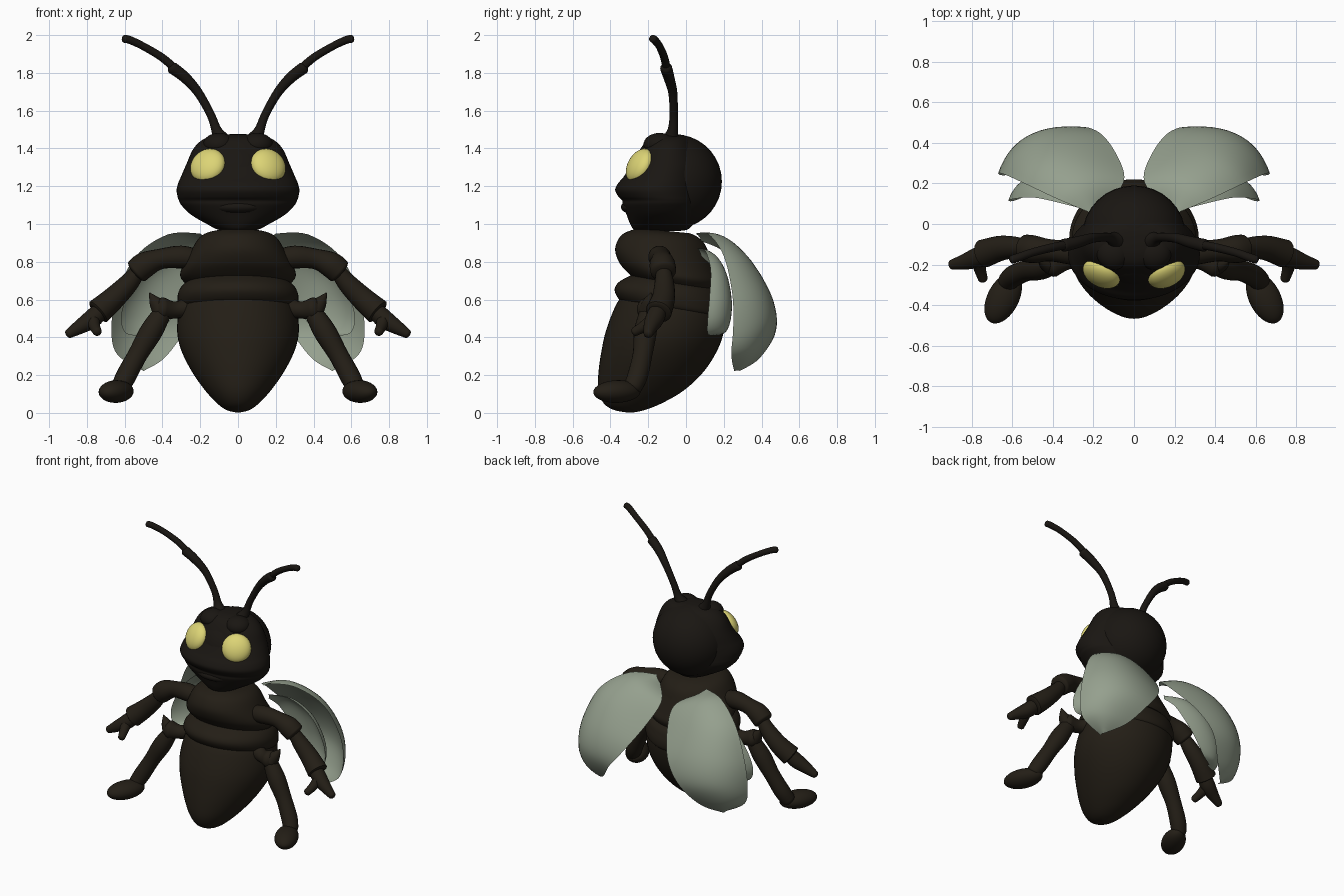
import bpy, bmesh, math
from mathutils import Vector, Matrix


def material(name, rgb):
    m = bpy.data.materials.new(name)
    m.diffuse_color = (*rgb, 1)
    return m


BODY = material("brown", (0.017, 0.013, 0.008))
HEAD = material("dark_brown", (0.010, 0.008, 0.006))
EYE = material("yellow", (0.72, 0.66, 0.18))
WING = material("grey_green", (0.30, 0.35, 0.27))


def finish(name, bm, mat, mirror=False):
    bmesh.ops.remove_doubles(bm, verts=bm.verts, dist=0.0003)
    bmesh.ops.recalc_face_normals(bm, faces=bm.faces)
    me = bpy.data.meshes.new(name)
    bm.to_mesh(me)
    bm.free()
    me.materials.append(mat)
    ob = bpy.data.objects.new(name, me)
    bpy.context.collection.objects.link(ob)
    if mirror:
        ob.modifiers.new("mirror", 'MIRROR').use_mirror_merge = False
    bpy.ops.object.select_all(action='DESELECT')
    ob.select_set(True)
    bpy.context.view_layer.objects.active = ob
    bpy.ops.object.shade_smooth_by_angle(angle=math.radians(50))
    return ob


def resample(pts, steps):
    """Catmull-Rom through points of any dimension."""
    out = []
    for i in range(len(pts) - 1):
        p = [pts[max(0, min(len(pts) - 1, i + k))] for k in (-1, 0, 1, 2)]
        for s in range(steps):
            t = s / steps
            out.append([0.5 * (2 * b + (c - a) * t + (2 * a - 5 * b + 4 * c - d) * t * t
                               + (3 * b - a - 3 * c + d) * t ** 3) for a, b, c, d in zip(*p)])
    return out + [list(pts[-1])]


def skin(rings):
    bm = bmesh.new()
    rows = [[bm.verts.new(c) for c in r] for r in rings]
    n = len(rows[0])
    for a, b in zip(rows, rows[1:]):
        for j in range(n):
            k = (j + 1) % n
            bm.faces.new((a[j], a[k], b[k], b[j]))
    bm.faces.new(rows[0])
    bm.faces.new(rows[-1])
    return bm


def body_part(name, sections, mat, tilt=0.0):
    """Loft of ellipses: (z, half width, front y, back y)."""
    rings = []
    for z, w, f, b in resample(sections, 5):
        w = max(w, 0.004)
        ring = []
        for i in range(48):
            a = i * math.tau / 48
            y = (f + b) / 2 + (b - f) / 2 * math.sin(a)
            ring.append((w * math.cos(a), y, z + tilt * (y + 0.37)))
        rings.append(ring)
    return finish(name, skin(rings), mat)


def tube(name, pts, mat, caps=(0.7, 0.7), steps=6):
    """Mirrored tube through (x, y, z, radius) with rounded or flat ends."""
    path = resample(pts, steps)
    P = [Vector(p[:3]) for p in path]
    R = [max(p[3], 0.003) for p in path]
    T = [(P[min(i + 1, len(P) - 1)] - P[max(i - 1, 0)]).normalized() for i in range(len(P))]
    discs = list(zip(P, T, R))
    for end, cap in zip((0, -1), caps):
        if cap:
            d = -1 if end == 0 else 1
            extra = [(P[end] + T[end] * d * cap * R[end] * math.sin(a), T[end], R[end] * math.cos(a))
                     for a in (0.35, 0.7, 1.05, 1.3, 1.5)]
            discs = extra[::-1] + discs if end == 0 else discs + extra
    rings = []
    for p, t, r in discs:
        u = t.cross(Vector((0, 1, 0))).normalized()
        v = t.cross(u)
        rings.append([p + r * (u * math.cos(k * math.tau / 20) + v * math.sin(k * math.tau / 20))
                      for k in range(20)])
    return finish(name, skin(rings), mat, True)


def blob(name, loc, size, mat, normal=None, mirror=False):
    bm = bmesh.new()
    rot = Vector(normal).to_track_quat('Z', 'Y').to_matrix().to_4x4() if normal else Matrix()
    bmesh.ops.create_uvsphere(bm, u_segments=32, v_segments=18, radius=1,
                              matrix=Matrix.Translation(loc) @ rot @ Matrix.Diagonal((*size, 1)))
    return finish(name, bm, mat, mirror)


def wing(name, inner, outer, bulge):
    """Cupped lens-shaped shell between an inner and an outer edge."""
    A, B = resample(inner, 6), resample(outer, 6)
    layers = [(v / 14, 1.0) for v in range(15)] + [(v / 14, 0.62) for v in range(13, 0, -1)]
    rings = []
    for i, (a, b) in enumerate(zip(A, B)):
        s = max(0.02, math.sin(math.pi * i / (len(A) - 1))) ** 0.6
        rings.append([Vector(a).lerp(Vector(b), v) + Vector(bulge) * 4 * v * (1 - v) * s * k
                      for v, k in layers])
    return finish(name, skin(rings), WING, True)


# Head: round skull, wide face with a muzzle and a lower lip
blob("skull", (0, -0.06, 1.225), (0.255, 0.25, 0.25), HEAD)
body_part("face", [
    (0.962, 0.03, -0.20, -0.09), (0.968, 0.10, -0.27, 0.0), (1.0, 0.165, -0.295, 0.04),
    (1.05, 0.25, -0.315, 0.07), (1.10, 0.30, -0.335, 0.08), (1.125, 0.313, -0.338, 0.08),
    (1.145, 0.32, -0.358, 0.08), (1.18, 0.325, -0.375, 0.08), (1.215, 0.317, -0.36, 0.08),
    (1.25, 0.302, -0.33, 0.08), (1.32, 0.272, -0.285, 0.08), (1.4, 0.235, -0.24, 0.05),
    (1.45, 0.18, -0.20, 0.02), (1.471, 0.10, -0.15, -0.02), (1.476, 0.02, -0.10, -0.06)], HEAD)
blob("lower_lip", (0, -0.27, 1.09), (0.13, 0.075, 0.04), HEAD)
blob("brow", (0.10, -0.14, 1.42), (0.085, 0.085, 0.062), HEAD, mirror=True)
blob("eye", (0.16, -0.245, 1.308), (0.098, 0.098, 0.055), EYE, (0.40, -0.80, 0.45), True)

# Antennae in two joints
tube("antenna_base", [(0.09, -0.08, 1.45, 0.045), (0.115, -0.07, 1.50, 0.027),
                      (0.145, -0.065, 1.58, 0.022), (0.21, -0.07, 1.695, 0.024),
                      (0.28, -0.09, 1.775, 0.029), (0.345, -0.105, 1.825, 0.032)], HEAD)
tube("antenna_tip", [(0.32, -0.10, 1.81, 0.022), (0.40, -0.115, 1.88, 0.021),
                     (0.50, -0.14, 1.94, 0.02), (0.57, -0.165, 1.973, 0.021),
                     (0.60, -0.175, 1.98, 0.021)], HEAD)

# Thorax, waist band and abdomen
body_part("thorax", [
    (0.99, 0.10, -0.24, 0.02), (0.975, 0.17, -0.29, 0.06), (0.94, 0.215, -0.345, 0.10),
    (0.87, 0.255, -0.375, 0.13), (0.80, 0.295, -0.355, 0.16), (0.75, 0.305, -0.31, 0.18),
    (0.71, 0.27, -0.26, 0.17)], BODY, -0.1)
body_part("waist_band", [
    (0.76, 0.24, -0.26, 0.14), (0.73, 0.29, -0.31, 0.19), (0.69, 0.315, -0.36, 0.21),
    (0.65, 0.32, -0.378, 0.22), (0.61, 0.31, -0.36, 0.215), (0.58, 0.27, -0.32, 0.18)], BODY, -0.17)
body_part("abdomen", [
    (0.66, 0.22, -0.28, 0.12), (0.61, 0.28, -0.345, 0.18), (0.54, 0.312, -0.385, 0.21),
    (0.43, 0.322, -0.425, 0.20), (0.33, 0.30, -0.447, 0.165), (0.22, 0.245, -0.463, 0.095),
    (0.12, 0.175, -0.465, -0.01), (0.05, 0.11, -0.435, -0.13), (0.015, 0.06, -0.38, -0.22),
    (0.002, 0.01, -0.31, -0.28)], BODY)

# Arms, hands
tube("upper_arm", [(0.20, -0.14, 0.81, 0.05), (0.30, -0.14, 0.825, 0.06), (0.41, -0.13, 0.815, 0.054),
                   (0.49, -0.125, 0.785, 0.068), (0.535, -0.12, 0.75, 0.068)], BODY, (0.7, 0.3))
tube("forearm", [(0.53, -0.12, 0.75, 0.04), (0.58, -0.115, 0.685, 0.052), (0.66, -0.12, 0.605, 0.062),
                 (0.74, -0.145, 0.535, 0.070)], BODY, (0.7, 0.15))
tube("hand", [(0.72, -0.145, 0.55, 0.045), (0.77, -0.165, 0.50, 0.050), (0.83, -0.185, 0.46, 0.040),
              (0.895, -0.20, 0.42, 0.025)], BODY)
tube("finger", [(0.77, -0.17, 0.50, 0.038), (0.76, -0.22, 0.46, 0.030),
                (0.745, -0.27, 0.43, 0.024)], BODY)

# Legs, knee spikes, feet
tube("thigh", [(0.24, -0.15, 0.56, 0.06), (0.33, -0.18, 0.545, 0.045),
               (0.40, -0.20, 0.55, 0.062)], BODY)
tube("knee_spike", [(0.41, -0.20, 0.55, 0.05), (0.44, -0.195, 0.59, 0.032),
                    (0.468, -0.185, 0.635, 0.003)], BODY, (0.7, 0))
tube("shin", [(0.40, -0.20, 0.53, 0.048), (0.46, -0.215, 0.43, 0.060), (0.53, -0.23, 0.31, 0.052),
              (0.59, -0.255, 0.20, 0.054), (0.62, -0.28, 0.14, 0.05)], BODY)
blob("foot", (0.645, -0.365, 0.113), (0.078, 0.06, 0.135), BODY, (0.45, -0.88, -0.03), True)

# Wings
wing("rear_wing",
     [(0.15, 0.08, 0.91), (0.05, 0.21, 0.85), (0.085, 0.34, 0.72), (0.17, 0.45, 0.57),
      (0.28, 0.475, 0.43), (0.39, 0.39, 0.29), (0.50, 0.285, 0.222)],
     [(0.20, 0.05, 0.95), (0.37, 0.12, 0.945), (0.54, 0.20, 0.83), (0.64, 0.245, 0.63),
      (0.67, 0.25, 0.45), (0.64, 0.24, 0.31), (0.50, 0.255, 0.222)], (0.06, 0.075, 0.04))
wing("front_wing",
     [(0.19, 0.08, 0.83), (0.22, 0.15, 0.76), (0.26, 0.19, 0.67), (0.31, 0.22, 0.57),
      (0.36, 0.225, 0.49), (0.42, 0.21, 0.43), (0.50, 0.17, 0.41)],
     [(0.20, 0.06, 0.87), (0.35, 0.10, 0.86), (0.49, 0.13, 0.76), (0.585, 0.125, 0.62),
      (0.62, 0.115, 0.50), (0.59, 0.115, 0.42), (0.50, 0.15, 0.41)], (0.04, 0.06, 0.02))
